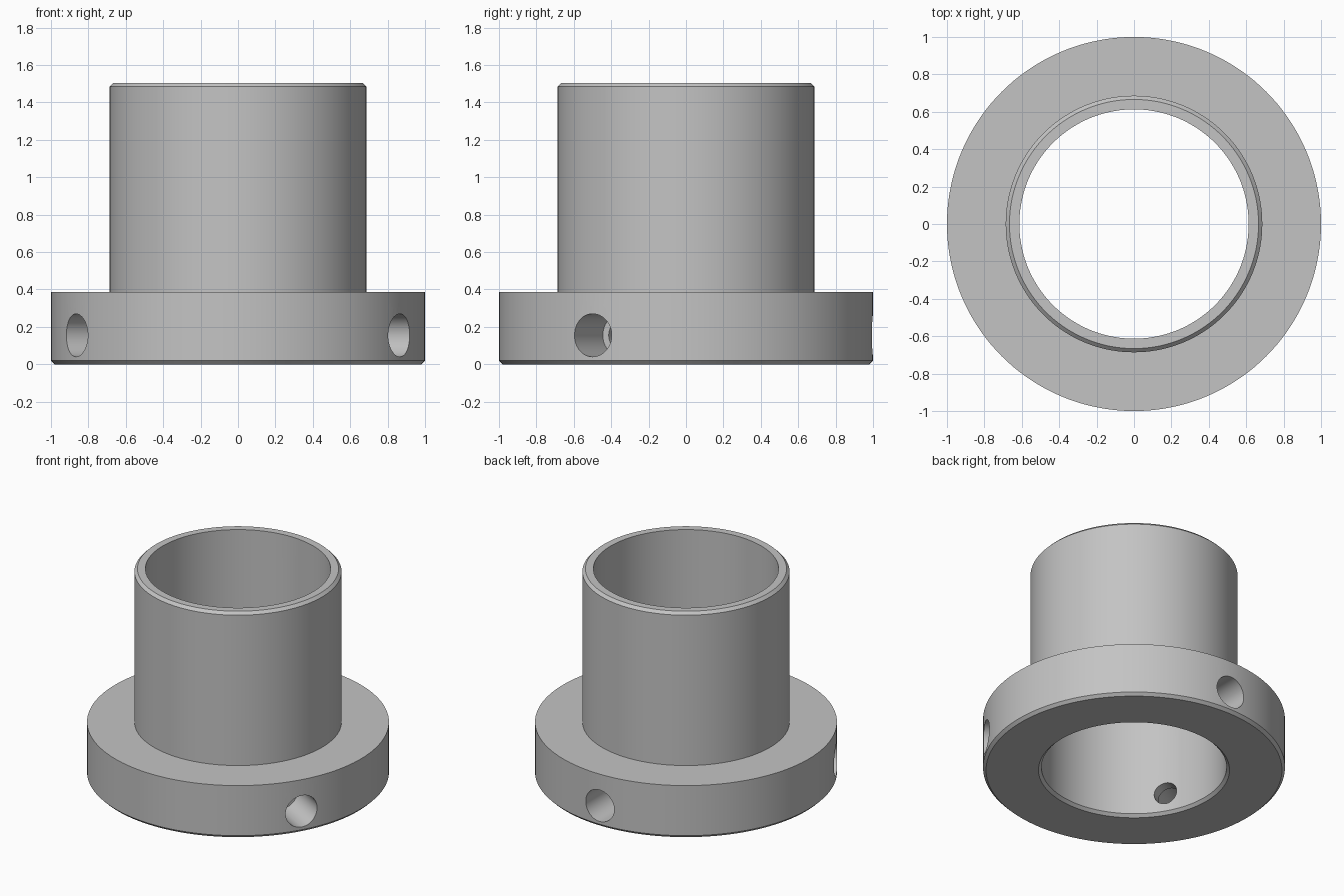
import bpy
import bmesh
from math import pi, radians
from mathutils import Matrix

cube = bpy.data.objects.get("Cube")
if cube:
    bpy.data.objects.remove(cube, do_unlink=True)

grey = bpy.data.materials.new("plain_grey")
grey.use_nodes = True
grey.diffuse_color = (0.55, 0.55, 0.55, 1)
grey.node_tree.nodes["Principled BSDF"].inputs["Base Color"].default_value = grey.diffuse_color


def revolve(name, profile, steps, closed):
    """Spin an (r, z) profile about the z axis into a solid."""
    bm = bmesh.new()
    verts = [bm.verts.new((r, 0, z)) for r, z in profile]
    edges = [bm.edges.new(pair) for pair in zip(verts, verts[1:])]
    if closed:
        edges.append(bm.edges.new((verts[-1], verts[0])))
    bmesh.ops.spin(bm, geom=verts + edges, cent=(0, 0, 0), axis=(0, 0, 1),
                   angle=2 * pi, steps=steps, use_merge=True)
    bmesh.ops.remove_doubles(bm, verts=bm.verts, dist=1e-5)
    bmesh.ops.recalc_face_normals(bm, faces=bm.faces)
    mesh = bpy.data.meshes.new(name)
    bm.to_mesh(mesh)
    bm.free()
    mesh.materials.append(grey)
    obj = bpy.data.objects.new(name, mesh)
    bpy.context.collection.objects.link(obj)
    return obj


# Flange and tube in one turned profile, with small chamfers
bore, tube, flange, cham = 0.613, 0.686, 1.0, 0.02
flange_top, top = 0.386, 1.505
collar = revolve("flanged_collar", [
    (bore + cham, 0), (flange - cham, 0), (flange, cham), (flange, flange_top),
    (tube, flange_top), (tube, top - cham), (tube - cham, top),
    (bore, top), (bore, cham)], 144, True)

# Three stepped radial screw holes: wide outside, narrow into the bore
wide, narrow, seat = 0.115, 0.079, 0.69
for angle in (-30, 90, 210):
    cutter = revolve("hole_cutter", [
        (0, 0.4), (narrow, 0.4), (narrow, seat), (wide, seat),
        (wide, 1.2), (0, 1.2)], 48, False)
    cutter.data.transform(Matrix.Translation((0, 0, 0.155))
                          @ Matrix.Rotation(radians(angle), 4, "Z")
                          @ Matrix.Rotation(pi / 2, 4, "Y"))
    cutter.hide_render = True
    cut = collar.modifiers.new("screw_hole", "BOOLEAN")
    cut.operation, cut.solver, cut.object = "DIFFERENCE", "EXACT", cutter
    bpy.context.view_layer.objects.active = collar
    bpy.ops.object.modifier_apply(modifier=cut.name)
    bpy.data.objects.remove(cutter, do_unlink=True)

# Smooth round walls, crisp edges
bpy.ops.object.select_all(action="DESELECT")
collar.select_set(True)
bpy.context.view_layer.objects.active = collar
bpy.ops.object.shade_smooth_by_angle(angle=radians(30))
